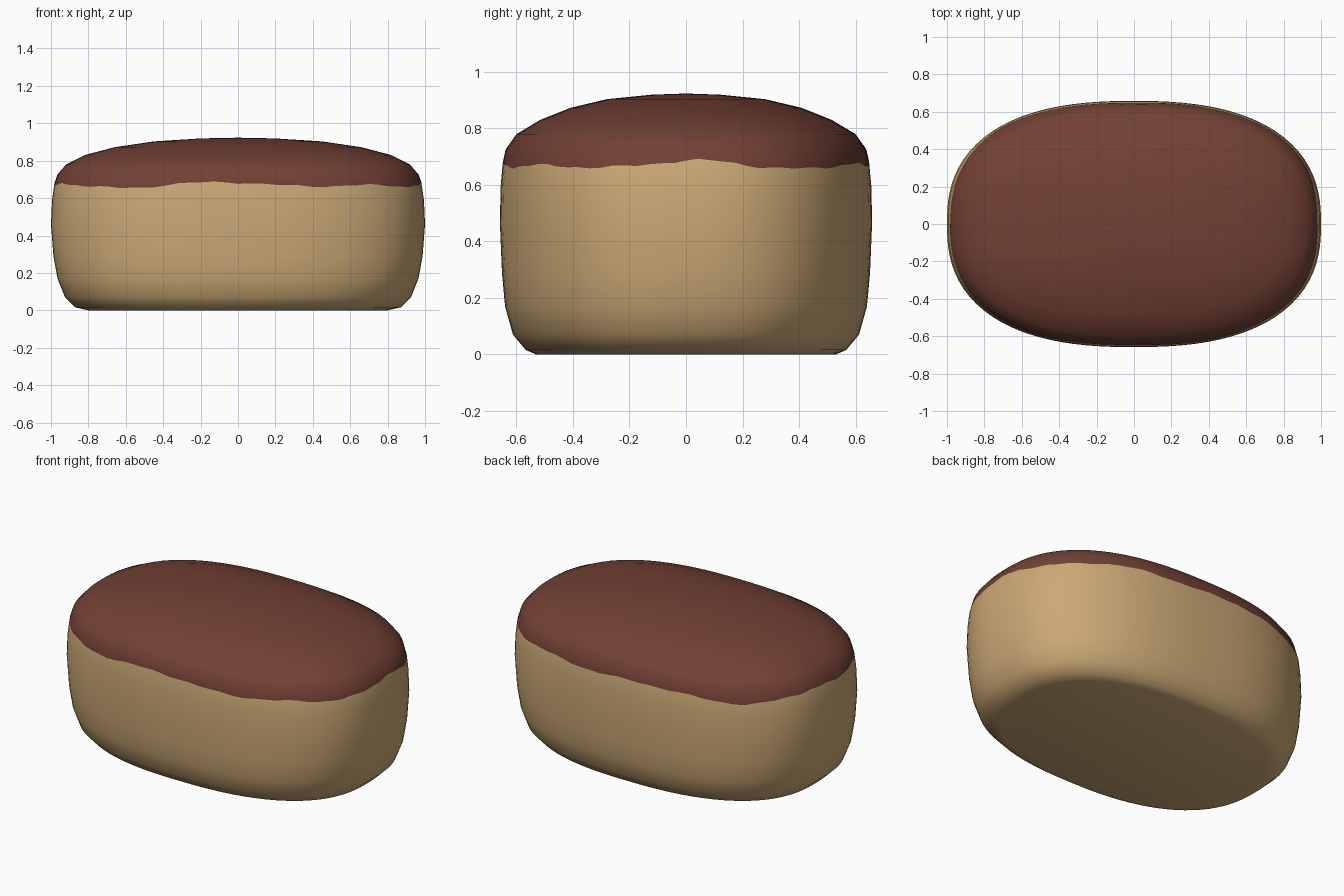
import bpy, bmesh, math

cube = bpy.data.objects.get("Cube")
if cube:
    bpy.data.objects.remove(cube, do_unlink=True)

SIDES = 96
ROUNDNESS = 2.47          # superellipse exponent of the loaf outline
SEAM = 7                  # profile ring where the glaze begins

# Half width, half depth and height of each ring, from base to crown
PROFILE = [(0.80, 0.53, 0.0), (0.87, 0.567, 0.016), (0.925, 0.612, 0.07),
           (0.965, 0.64, 0.17), (0.987, 0.651, 0.29), (1.0, 0.658, 0.46),
           (0.994, 0.656, 0.59), (0.983, 0.649, 0.67), (0.966, 0.638, 0.725),
           (0.92, 0.60, 0.779), (0.82, 0.515, 0.83), (0.66, 0.41, 0.872),
           (0.45, 0.28, 0.903), (0.2, 0.12, 0.919)]


def make_material(name, color):
    mat = bpy.data.materials.new(name)
    mat.use_nodes = True
    mat.diffuse_color = color
    mat.node_tree.nodes["Principled BSDF"].inputs["Base Color"].default_value = color
    return mat


def outline(angle):
    """Unit superellipse point, evenly spaced by angle."""
    c, s = math.cos(angle), math.sin(angle)
    r = (abs(c) ** ROUNDNESS + abs(s) ** ROUNDNESS) ** (-1 / ROUNDNESS)
    return r * c, r * s


def ripple(a):
    """Uneven lower edge of the glaze."""
    return (0.009 * math.cos(4 * a) + 0.008 * math.sin(7 * a + 1)
            + 0.004 * math.sin(13 * a) + 0.003 * math.sin(29 * a))


# Loaf body with glazed crown
bm = bmesh.new()
rings = []
for level, (rx, ry, z) in enumerate(PROFILE):
    ring = []
    for i in range(SIDES):
        a = math.tau * i / SIDES
        x, y = outline(a)
        dz = ripple(a) if level == SEAM else 0
        # Narrow or widen slightly so the moved edge stays on the surface
        k = 1 - 0.2 * dz
        ring.append(bm.verts.new((rx * x * k, ry * y * k, z + dz)))
    rings.append(ring)

for level, (low, high) in enumerate(zip(rings, rings[1:])):
    for i in range(SIDES):
        j = (i + 1) % SIDES
        face = bm.faces.new((low[i], low[j], high[j], high[i]))
        face.material_index = int(level >= SEAM)

# Flat base and domed crown centre
bm.faces.new(reversed(rings[0]))
tip = bm.verts.new((0, 0, 0.923))
for i in range(SIDES):
    bm.faces.new((rings[-1][i], rings[-1][(i + 1) % SIDES], tip)).material_index = 1

mesh = bpy.data.meshes.new("glazed_loaf")
bm.to_mesh(mesh)
bm.free()
mesh.materials.append(make_material("golden crust", (0.60, 0.395, 0.18, 1)))
mesh.materials.append(make_material("brown glaze", (0.167, 0.052, 0.035, 1)))

loaf = bpy.data.objects.new("glazed_loaf", mesh)
bpy.context.collection.objects.link(loaf)
bpy.context.view_layer.objects.active = loaf
loaf.select_set(True)
bpy.ops.object.shade_smooth_by_angle(angle=math.radians(50))
